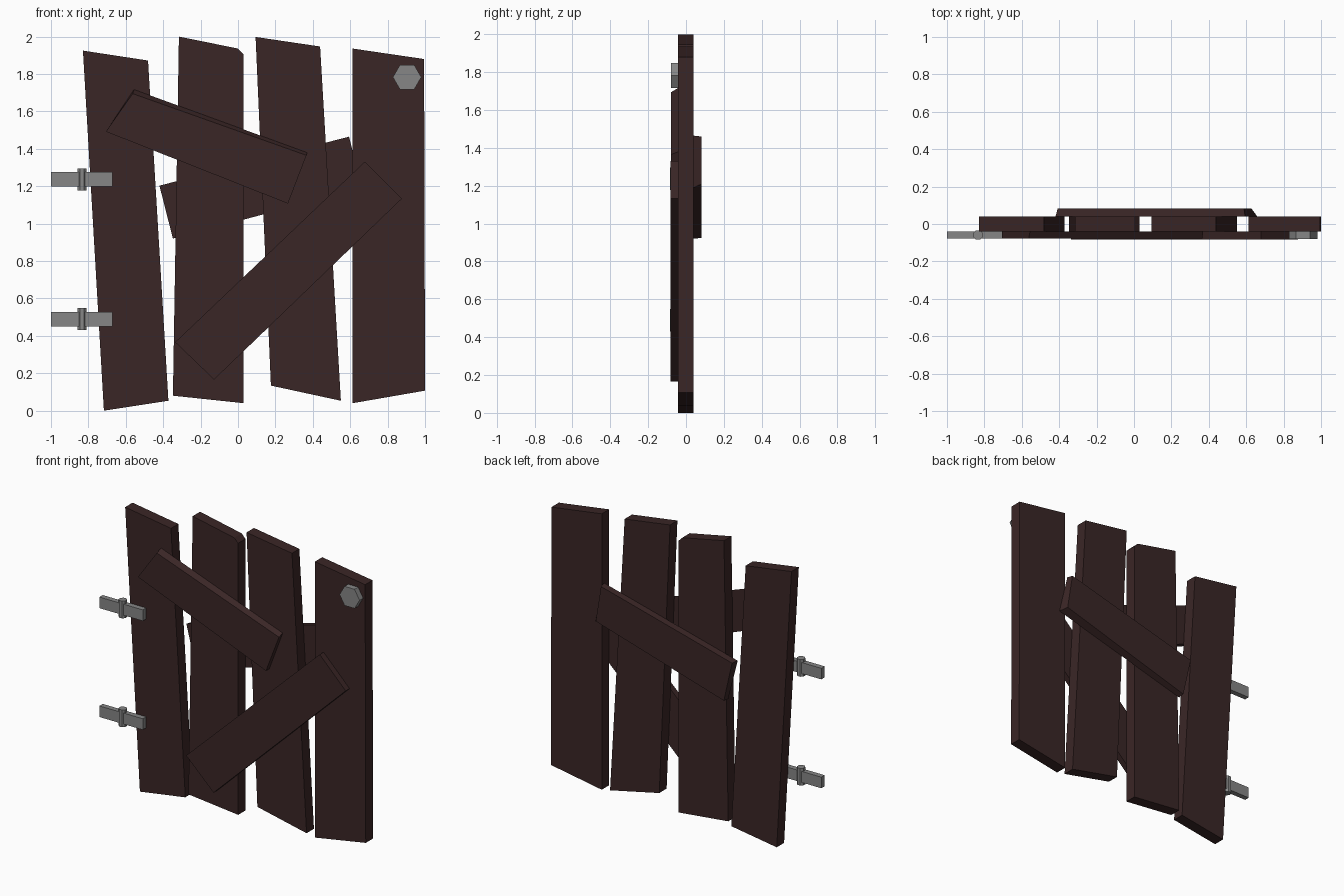
import bpy, bmesh, math
from mathutils import Matrix

if "Cube" in bpy.data.objects:
    bpy.data.objects.remove(bpy.data.objects["Cube"])


def material(name, rgb):
    m = bpy.data.materials.new(name)
    m.diffuse_color = (*rgb, 1)
    m.use_nodes = True
    m.node_tree.nodes["Principled BSDF"].inputs["Base Color"].default_value = m.diffuse_color
    return m


WOOD = material("dark wood", (0.042, 0.019, 0.019))
METAL = material("grey metal", (0.24, 0.24, 0.24))


def finish(name, bm, mat):
    bmesh.ops.recalc_face_normals(bm, faces=bm.faces)
    me = bpy.data.meshes.new(name)
    bm.to_mesh(me)
    bm.free()
    me.materials.append(mat)
    ob = bpy.data.objects.new(name, me)
    bpy.context.collection.objects.link(ob)


def board(name, front, y0, y1, mat=WOOD, back=None):
    """Outline in x,z lofted from y0 (front) to y1 (back)."""
    bm = bmesh.new()
    a = [bm.verts.new((x, y0, z)) for x, z in front]
    b = [bm.verts.new((x, y1, z)) for x, z in (back or front)]
    bm.faces.new(a)
    bm.faces.new(b[::-1])
    for i in range(len(a)):
        j = (i + 1) % len(a)
        bm.faces.new((a[i], b[i], b[j], a[j]))
    finish(name, bm, mat)


def prism(name, sides, r, depth, matrix):
    bm = bmesh.new()
    bmesh.ops.create_cone(bm, cap_ends=True, segments=sides, radius1=r,
                          radius2=r, depth=depth, matrix=matrix)
    finish(name, bm, METAL)


# Four crooked upright planks
planks = [
    [(-0.829, 1.925), (-0.481, 1.872), (-0.372, 0.053), (-0.717, 0.0)],
    [(-0.316, 2.0), (0.0, 1.936), (0.03, 1.906), (0.03, 0.04), (-0.348, 0.08)],
    [(0.094, 1.998), (0.439, 1.947), (0.55, 0.053), (0.176, 0.134)],
    [(0.613, 1.936), (0.995, 1.88), (1.0, 0.107), (0.613, 0.04)],
]
for i, outline in enumerate(planks):
    board(f"plank_{i + 1}", outline, -0.041, 0.039)

# Diagonal braces: two in front, one behind
board("front_upper_brace",
      [(-0.563, 1.695), (0.366, 1.365), (0.267, 1.107), (-0.706, 1.492)],
      -0.078, -0.041,
      back=[(-0.556, 1.717), (0.369, 1.38), (0.267, 1.107), (-0.706, 1.492)])
board("front_lower_brace",
      [(0.679, 1.332), (0.877, 1.134), (-0.128, 0.166), (-0.336, 0.366)],
      -0.083, -0.041)
board("back_brace",
      [(-0.42, 1.203), (0.594, 1.465), (0.66, 1.19), (-0.348, 0.92)],
      0.039, 0.083,
      back=[(-0.408, 1.2), (0.588, 1.46), (0.628, 1.21), (-0.346, 0.925)])

# Strap hinges with a vertical pin
for name, z in (("upper", 1.237), ("lower", 0.489)):
    board(f"{name}_hinge_strap",
          [(-1, z + 0.038), (-0.67, z + 0.038), (-0.67, z - 0.038), (-1, z - 0.038)],
          -0.077, -0.041, METAL)
    prism(f"{name}_hinge_pin", 8, 0.027, 0.118,
          Matrix.Translation((-0.834, -0.059, z)) @ Matrix.Rotation(math.pi / 8, 4, 'Z'))

# Hexagonal bolt used as the handle
hexagon = [(0.904 + 0.076 * math.cos(k * math.pi / 3),
            1.783 + 0.076 * math.sin(k * math.pi / 3)) for k in range(6)]
board("handle_bolt", hexagon, -0.08, -0.041, METAL)
